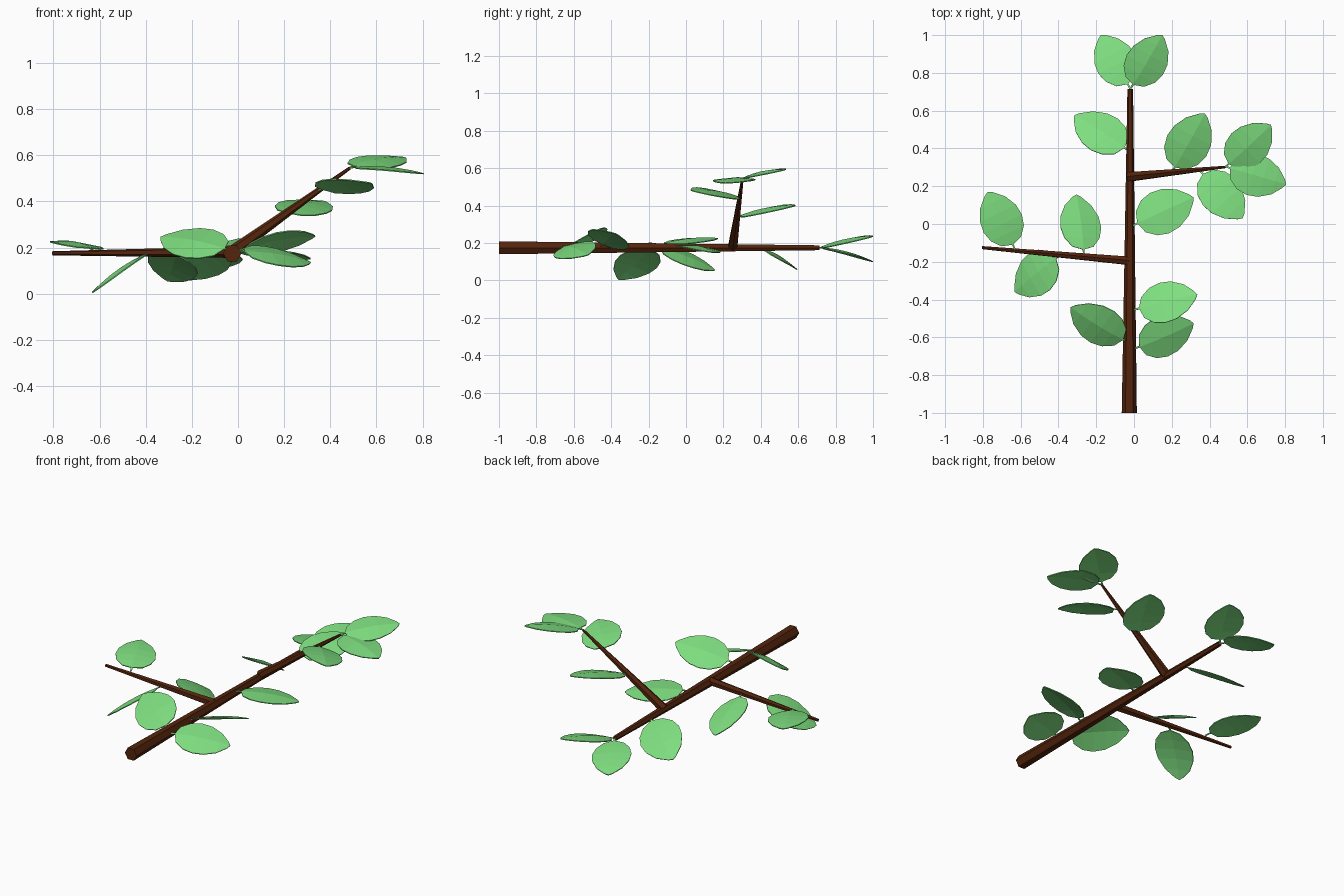
import bpy
import bmesh
from math import pi
from mathutils import Matrix, Vector

cube = bpy.data.objects.get("Cube")
if cube:
    bpy.data.objects.remove(cube, do_unlink=True)


def material(name, rgb):
    mat = bpy.data.materials.new(name)
    mat.use_nodes = True
    mat.diffuse_color = (*rgb, 1)
    bsdf = next(n for n in mat.node_tree.nodes if n.type == "BSDF_PRINCIPLED")
    bsdf.inputs["Base Color"].default_value = (*rgb, 1)
    bsdf.inputs["Roughness"].default_value = 0.9
    return mat


BARK = material("dark brown bark", (0.088, 0.018, 0.004))
GREEN = material("fresh leaf green", (0.21, 0.73, 0.215))


def finish(name, bm, mat):
    bmesh.ops.recalc_face_normals(bm, faces=bm.faces)
    mesh = bpy.data.meshes.new(name)
    bm.to_mesh(mesh)
    bm.free()
    mesh.materials.append(mat)
    obj = bpy.data.objects.new(name, mesh)
    bpy.context.collection.objects.link(obj)
    return obj


def limb(name, start, end, r_start, r_end):
    """Tapered six-sided wooden rod between two points."""
    start, end = Vector(start), Vector(end)
    axis = end - start
    bm = bmesh.new()
    bmesh.ops.create_cone(bm, cap_ends=True, segments=6, radius1=r_start,
                          radius2=r_end, depth=axis.length,
                          matrix=Matrix.Rotation(pi / 6, 4, "Z"))
    turn = Vector((0, 0, 1)).rotation_difference(axis).to_matrix()
    for v in bm.verts:
        v.co = turn @ v.co + (start + end) / 2
    finish(name, bm, BARK)


# Leaf outline: fraction along the length, half width as a fraction of length
PROFILE = [(0, .012), (.09, .014), (.14, .17), (.28, .285), (.45, .33),
           (.63, .31), (.82, .215), (.96, .07)]


def leaf(name, base, tip, roll):
    """Gently arched blade with a raised midrib and a thin stalk."""
    base, tip = Vector(base), Vector(tip)
    axis = tip - base
    size = axis.length
    side = Vector((-axis.y, axis.x, 0)).normalized()
    side.z = roll
    side = (side - axis * side.dot(axis) / axis.length_squared).normalized()
    up = axis.normalized().cross(side)
    bm = bmesh.new()
    rows = []
    for t, w in PROFILE:
        arch = 0.18 * t * (1 - t) * size
        rows.append([bm.verts.new(base + axis * t + side * (s * w * size)
                                  + up * (arch - abs(s) * w * 0.1 * size))
                     for s in (1, 0, -1)])
    for a, b in zip(rows, rows[1:]):
        for i in range(2):
            bm.faces.new((a[i], a[i + 1], b[i + 1], b[i]))
    point = bm.verts.new(tip)
    for i in range(2):
        bm.faces.new((rows[-1][i], rows[-1][i + 1], point))
    obj = finish(name, bm, GREEN)
    mod = obj.modifiers.new("thickness", "SOLIDIFY")
    mod.thickness = 0.005
    mod.offset = 0


# Wood
limb("main_stem", (-.025, -1, .175), (-.02, .715, .175), .04, .015)
limb("right_branch", (-.025, -.195, .18), (-.805, -.125, .175), .025, .009)
limb("left_branch", (-.025, .25, .18), (.485, .302, .545), .028, .007)

# Leaves on the main stem
leaf("end_leaf_right", (-.02, .715, .175), (-.175, 1, .1), .1)
leaf("end_leaf_left", (-.02, .715, .175), (.15, 1, .235), .2)
leaf("upper_leaf_right", (-.025, .385, .175), (-.315, .575, .07), .5)
leaf("middle_leaf_left", (-.01, -.01, .185), (.315, .14, .15), -.1)
leaf("lower_leaf_left", (0, -.455, .185), (.335, -.375, .25), -.45)
leaf("bottom_leaf_left", (0, -.66, .18), (.315, -.525, .135), .4)
leaf("bottom_leaf_right", (-.03, -.625, .185), (-.335, -.44, .245), -.6)

# Leaves on the right branch
leaf("right_branch_inner_leaf", (-.265, -.165, .175), (-.305, .155, .055), .4)
leaf("right_branch_hanging_leaf", (-.39, -.165, .175), (-.63, -.36, .005), .4)
leaf("right_branch_outer_leaf", (-.63, -.135, .19), (-.775, .17, .225), .08)

# Leaves on the left branch
leaf("left_branch_inner_leaf", (.2, .275, .34), (.375, .585, .4), .2)
leaf("left_branch_middle_leaf", (.345, .285, .445), (.575, .03, .48), -.25)
leaf("left_branch_end_leaf_low", (.48, .305, .545), (.805, .21, .52), 0)
leaf("left_branch_end_leaf_high", (.48, .3, .545), (.725, .525, .59), .2)
